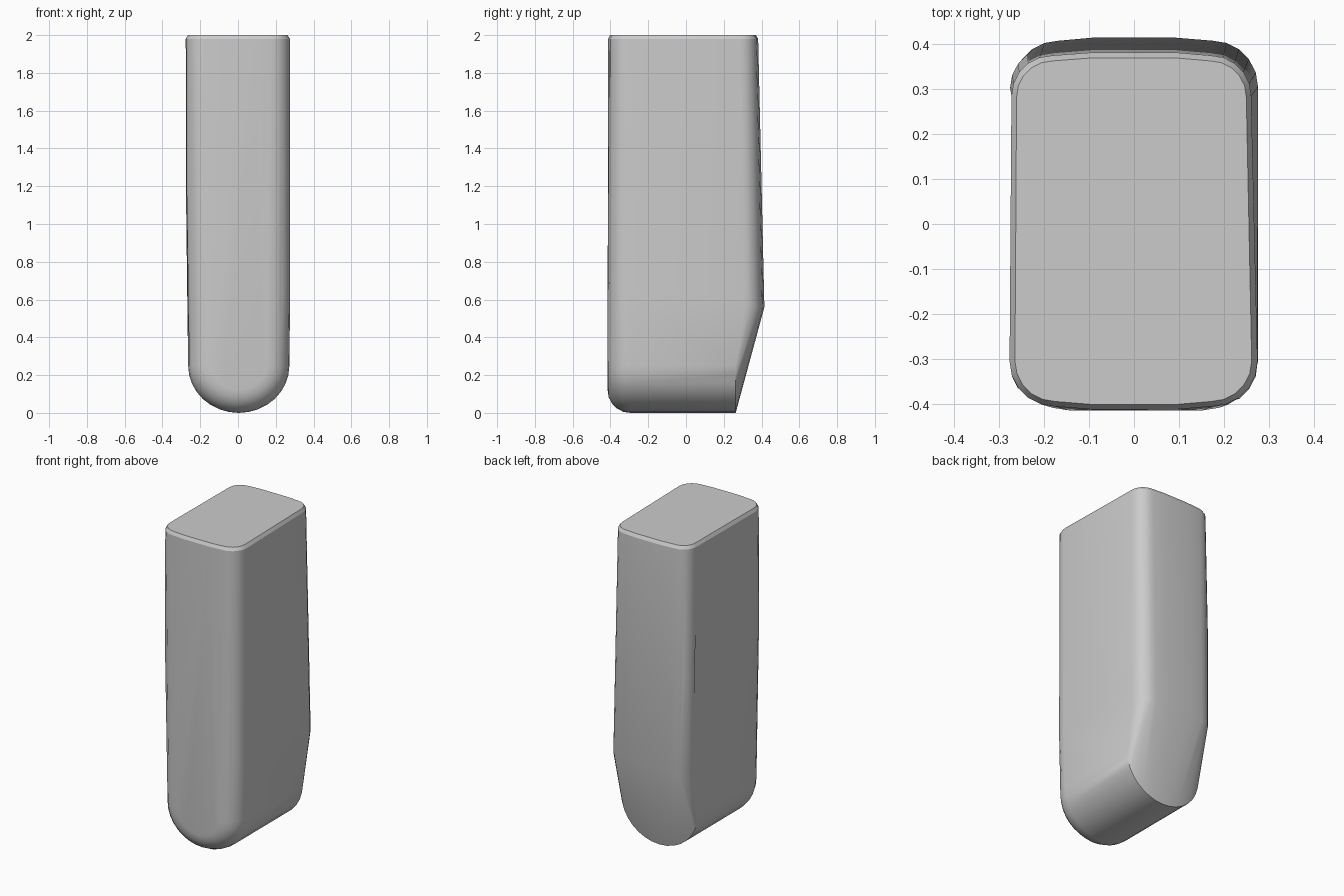
import bpy, bmesh, math

if "Cube" in bpy.data.objects:
    bpy.data.objects.remove(bpy.data.objects["Cube"])

points = []


def ring(z, xl, xr, yf, yb, rf, rb, slant=0.0, n=5):
    """Horizontal rounded rectangle with gently bowed front and back edges."""
    corners = [(xl, yf, 1, 1, rf), (xr, yf, -1, 1, rf),
               (xr - slant, yb, -1, -1, rb), (xl + slant * 0.3, yb, 1, -1, rb)]
    for x, y, sx, sy, r in corners:
        for i in range(n + 1):
            a = math.pi / 2 * i / n
            points.append((x + sx * r * (1 - math.cos(a)),
                           y + sy * (r * (1 - math.sin(a)) + 0.007), z))
    for x in (-0.09, 0.09):
        points.append((x, yf, z))
        points.append((x, yb, z))


def trough(y, inset, n=16):
    """Vertical U-shaped section of the rounded bottom."""
    for i in range(n + 1):
        a = math.pi * i / n
        points.append((0.004 - (0.268 - inset) * math.cos(a), y,
                       0.25 - (0.25 - inset) * math.sin(a)))


# Body rings: bevelled lid, tapered back, widest point above the chamfer
ring(2.0, -0.265, 0.262, -0.402, 0.37, 0.09, 0.08, 0.012)
ring(1.98, -0.277, 0.275, -0.413, 0.382, 0.1, 0.09, 0.014)
ring(1.2, -0.277, 0.276, -0.415, 0.40, 0.1, 0.09, 0.004)
ring(0.63, -0.269, 0.276, -0.415, 0.413, 0.1, 0.1)
ring(0.56, -0.268, 0.275, -0.415, 0.415, 0.1, 0.1)

# Rounded bottom: full at the back, rolling inward at the front
trough(0.263, 0.0)
for k in range(6):
    t = math.pi / 2 * k / 5
    trough(-0.295 - 0.12 * math.sin(t), 0.12 * (1 - math.cos(t)))

# Skin the sections with a convex shell
bm = bmesh.new()
for p in points:
    bm.verts.new(p)
bmesh.ops.remove_doubles(bm, verts=bm.verts, dist=0.0005)
res = bmesh.ops.convex_hull(bm, input=bm.verts)
loose = [v for v in bm.verts if not v.link_faces]
bmesh.ops.delete(bm, geom=loose, context='VERTS')
bmesh.ops.dissolve_limit(bm, angle_limit=math.radians(1), verts=bm.verts, edges=bm.edges)
bmesh.ops.recalc_face_normals(bm, faces=bm.faces)

mesh = bpy.data.meshes.new("rounded_body")
bm.to_mesh(mesh)
bm.free()
body = bpy.data.objects.new("rounded_body", mesh)
bpy.context.collection.objects.link(body)
bpy.context.view_layer.objects.active = body
body.select_set(True)
bpy.ops.object.shade_smooth_by_angle(angle=math.radians(25))
